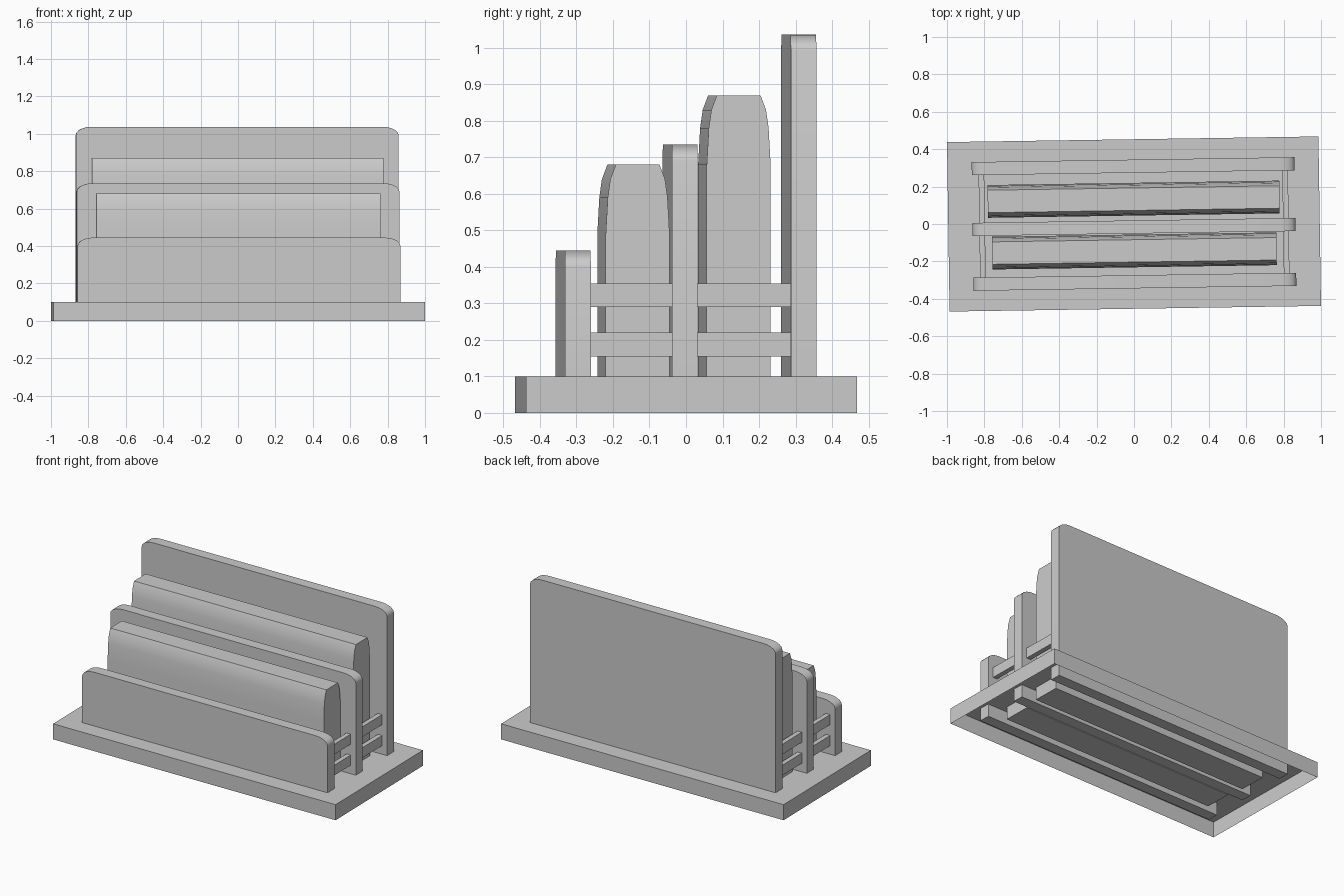
import bpy, bmesh, math
from mathutils import Matrix, Vector

cube = bpy.data.objects.get("Cube")
if cube:
    bpy.data.objects.remove(cube, do_unlink=True)

grey = bpy.data.materials.new("plain grey")
grey.use_nodes = True
colour = (0.6, 0.6, 0.6, 1)
grey.diffuse_color = colour
grey.node_tree.nodes["Principled BSDF"].inputs["Base Color"].default_value = colour

TURN = Matrix.Rotation(math.radians(0.87), 4, 'Z')   # whole stand sits slightly askew
FOOT = 0.02                                          # parts reach down into the hollow base


def finish(name, bm, smooth=False):
    bmesh.ops.recalc_face_normals(bm, faces=bm.faces)
    bm.transform(TURN)
    mesh = bpy.data.meshes.new(name)
    bm.to_mesh(mesh)
    bm.free()
    mesh.materials.append(grey)
    obj = bpy.data.objects.new(name, mesh)
    bpy.context.collection.objects.link(obj)
    if smooth:
        bpy.ops.object.select_all(action='DESELECT')
        obj.select_set(True)
        bpy.context.view_layer.objects.active = obj
        bpy.ops.object.shade_smooth_by_angle(angle=math.radians(30))
    return obj


def prism(name, outline, depth):
    """Extrude a closed 3D outline along a vector."""
    bm = bmesh.new()
    face = bm.faces.new([bm.verts.new(p) for p in outline])
    grown = bmesh.ops.extrude_face_region(bm, geom=[face], use_keep_orig=True)
    verts = [g for g in grown["geom"] if isinstance(g, bmesh.types.BMVert)]
    bmesh.ops.translate(bm, verts=verts, vec=depth)
    return finish(name, bm, smooth=True)


def box(name, centre, size, open_bottom=False):
    bm = bmesh.new()
    bmesh.ops.create_cube(bm, size=1, matrix=Matrix.Translation(centre) @ Matrix.Diagonal((*size, 1)))
    if open_bottom:
        bm.normal_update()
        under = [f for f in bm.faces if f.normal.z < -0.5]
        bmesh.ops.delete(bm, geom=under, context='FACES_ONLY')
    return finish(name, bm)


def panel(name, y, top, half=0.863, thick=0.07):
    """Upright divider with softly rounded top corners."""
    rx, rz, steps = 0.085, 0.045, 5
    arc = [(half - rx + rx * math.cos(a), top - rz + rz * math.sin(a))
           for a in (i * math.pi / 2 / steps for i in range(steps + 1))]
    right = [(half, FOOT)] + arc
    left = [(-x, z) for x, z in reversed(right)]
    prism(name, [(x, y - thick / 2, z) for x, z in right + left], Vector((0, thick, 0)))


def filler(name, y, top, half):
    """Long block with a domed top, lying between two dividers."""
    side = [(0.0875, FOOT), (0.0875, top - 0.19), (0.082, top - 0.09),
            (0.075, top - 0.04), (0.06, top)]
    ring = side + [(-w, z) for w, z in reversed(side)]
    prism(name, [(-half, y + w, z) for w, z in ring], Vector((2 * half, 0, 0)))


# Hollow base
box("base", (0, 0, 0.05), (1.986, 0.906, 0.1), open_bottom=True)

# Three dividers stepping up to the back
panel("front_panel", -0.309, 0.445)
panel("middle_panel", -0.016, 0.735)
panel("back_panel", 0.309, 1.037)

# Blocks between the dividers
filler("front_block", -0.144, 0.68, 0.76)
filler("back_block", 0.1325, 0.87, 0.78)

# Two rails on each end
for side, label in ((1, "left"), (-1, "right")):
    for z, level in ((0.1875, "lower"), (0.322, "upper")):
        box(f"{label}_{level}_rail", (side * 0.812, 0, z), (0.03, 0.6, 0.065))
